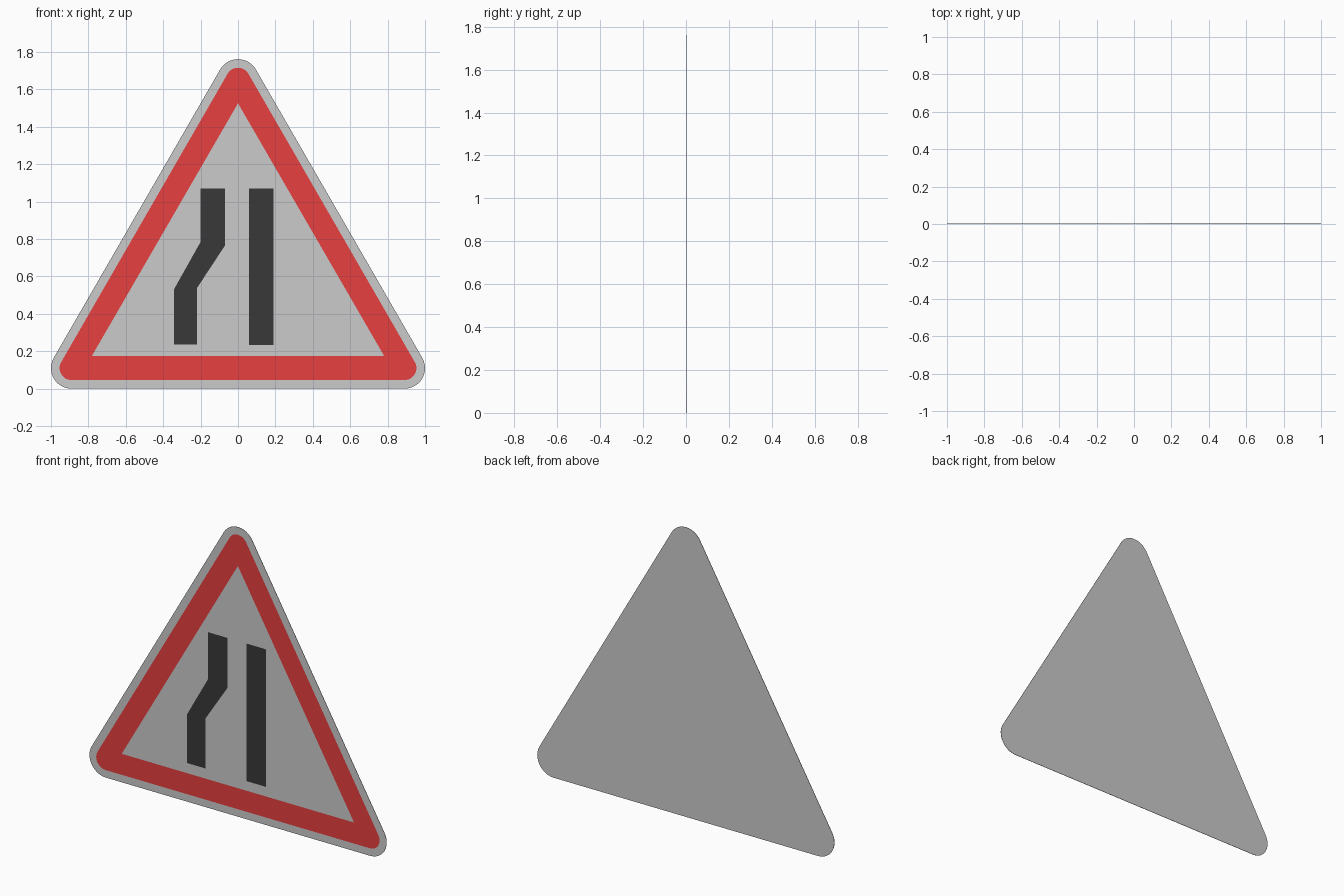
import bpy, bmesh
from math import sin, cos, radians

if "Cube" in bpy.data.objects:
    bpy.data.objects.remove(bpy.data.objects["Cube"])

# Arc centres of the three rounded corners (x, z, start angle), counter-clockwise from the front
CORNERS = [(0.89, 0.11, -90), (0, 1.652, 30), (-0.89, 0.11, 150)]
STEPS = 12


def material(name, color):
    m = bpy.data.materials.new(name)
    m.diffuse_color = color
    m.use_nodes = True
    m.node_tree.nodes["Principled BSDF"].inputs["Base Color"].default_value = m.diffuse_color
    return m


def corner_arcs(radius):
    return [[(x + radius * cos(radians(a + 120 * i / STEPS)),
              z + radius * sin(radians(a + 120 * i / STEPS))) for i in range(STEPS + 1)]
            for x, z, a in CORNERS]


def sheet(name, polygons, y, mat=None, depth=0):
    bm = bmesh.new()
    for poly in polygons:
        front = [bm.verts.new((x, y, z)) for x, z in poly]
        bm.faces.new(front)
        if depth:
            back = [bm.verts.new((x, y + depth, z)) for x, z in poly]
            bm.faces.new(back[::-1])
            for i in range(len(poly)):
                bm.faces.new((front[i], back[i], back[i - 1], front[i - 1]))
    bmesh.ops.remove_doubles(bm, verts=bm.verts, dist=1e-5)
    if depth:
        bmesh.ops.recalc_face_normals(bm, faces=bm.faces)
    me = bpy.data.meshes.new(name)
    bm.to_mesh(me)
    bm.free()
    if mat:
        me.materials.append(mat)
    ob = bpy.data.objects.new(name, me)
    bpy.context.collection.objects.link(ob)
    return ob


red = material("border_red", (0.8, 0.05, 0.05, 1))
black = material("marking_black", (0.04, 0.04, 0.04, 1))

# Grey backing plate
sheet("sign_plate", [sum(corner_arcs(0.11), [])], 0.0, depth=0.002)

# Red border: a fan at every corner and a straight strip along every side
arcs = corner_arcs(0.064)
inner = [(0.782, 0.174), (0, 1.526), (-0.782, 0.174)]
border = []
for i in range(3):
    j = (i + 1) % 3
    border.append(arcs[i] + [inner[i]])
    border.append([arcs[i][-1], arcs[j][0], inner[j], inner[i]])
sheet("red_border", border, -0.001, red)

# Black road markings: bent lane edge, split into three convex pieces, and straight lane edge
sheet("bent_lane_edge", [
    [(-0.20, 0.785), (-0.07, 0.765), (-0.07, 1.07), (-0.20, 1.07)],
    [(-0.343, 0.53), (-0.218, 0.54), (-0.07, 0.765), (-0.20, 0.785)],
    [(-0.343, 0.236), (-0.218, 0.236), (-0.218, 0.54), (-0.343, 0.53)],
], -0.002, black)
sheet("straight_lane_edge", [[(0.06, 0.233), (0.19, 0.233), (0.19, 1.07), (0.06, 1.07)]],
      -0.002, black)
